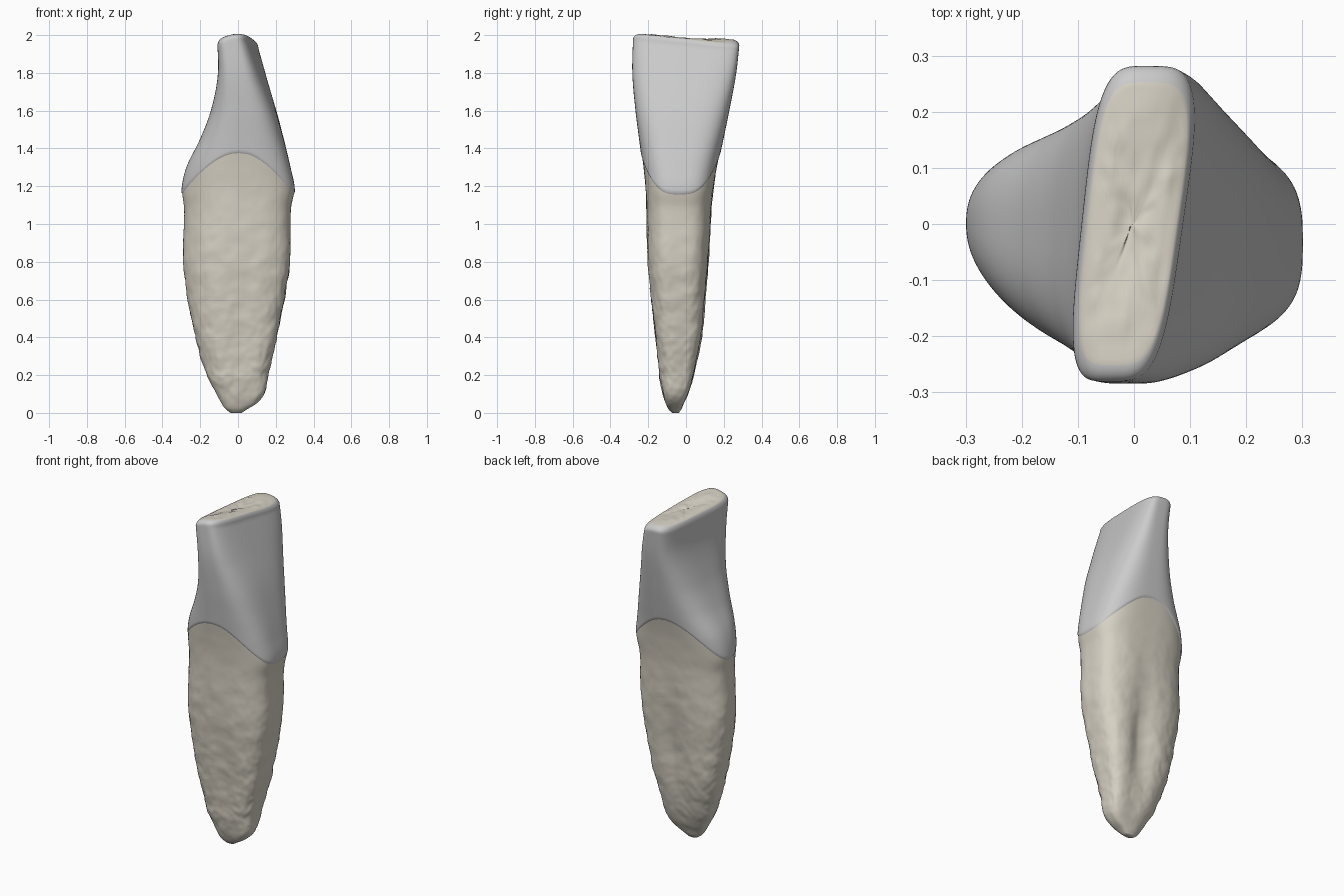
import bpy, bmesh, math
from mathutils import Vector, noise

if "Cube" in bpy.data.objects:
    bpy.data.objects.remove(bpy.data.objects["Cube"])

SEG = 128
# cross-sections: z, x left, x right, y front, y back, squareness, skew
ROWS = [
    (0.00, -0.04, 0.02, -0.075, -0.035, 2.0, 0),
    (0.02, -0.065, 0.05, -0.095, -0.022, 2.0, 0),
    (0.05, -0.085, 0.10, -0.110, -0.008, 2.1, 0),
    (0.10, -0.115, 0.14, -0.125, 0.017, 2.2, 0),
    (0.20, -0.165, 0.16, -0.145, 0.05, 2.2, 0),
    (0.40, -0.225, 0.205, -0.17, 0.092, 2.3, 0),
    (0.60, -0.265, 0.245, -0.19, 0.108, 2.3, 0),
    (0.80, -0.290, 0.275, -0.205, 0.123, 2.3, 0),
    (1.08, -0.285, 0.28, -0.21, 0.136, 2.2, 0),
    (1.18, -0.295, 0.297, -0.213, 0.146, 2.2, 0),
    (1.30, -0.270, 0.275, -0.225, 0.163, 2.4, 0),
    (1.45, -0.198, 0.24, -0.245, 0.195, 2.7, 0.02),
    (1.60, -0.140, 0.20, -0.265, 0.227, 3.0, 0.04),
    (1.80, -0.095, 0.135, -0.283, 0.265, 3.6, 0.09),
    (2.00, -0.095, 0.07, -0.28, 0.288, 4.2, 0.115),
]


def slope(i, c):
    a, b = ROWS[max(i - 1, 0)], ROWS[min(i + 1, len(ROWS) - 1)]
    return (b[c] - a[c]) / (b[0] - a[0])


def section(z):
    """Smoothly interpolate the cross-section settings at height z."""
    z = min(max(z, 0), 2)
    i = next(k for k in range(len(ROWS) - 1) if z <= ROWS[k + 1][0])
    h = ROWS[i + 1][0] - ROWS[i][0]
    t = (z - ROWS[i][0]) / h
    return [(2*t**3 - 3*t*t + 1) * ROWS[i][c] + (t**3 - 2*t*t + t) * h * slope(i, c)
            + (3*t*t - 2*t**3) * ROWS[i + 1][c] + (t**3 - t*t) * h * slope(i + 1, c)
            for c in range(1, 7)]


def surface(ang, z, scale=1.0, grow=0.0):
    xl, xr, yf, yb, n, skew = section(z)
    c, s = math.cos(ang), math.sin(ang)
    low = min(1, max(0, (1.75 - z) / 0.45))
    if c > 0:  # the outer (lip) side is broader than the inner side
        n += 0.9 * low
    y = (yb - yf) / 2 * math.copysign(abs(s) ** (2 / n), s) * scale
    x = (xr - xl) / 2 * math.copysign(abs(c) ** (2 / n), c) * scale
    cx, cy = (xl + xr) / 2, (yf + yb) / 2
    # long shallow groove down both flat sides of the root
    depth = 0.032 if s > 0 else 0.012
    y -= math.copysign(depth, s) * abs(s) * math.exp(-((x - 0.03) / 0.08) ** 2 - ((z - 0.5) / 0.32) ** 2)
    # inner side drifts towards the back
    y += (0.4 * x * x if x < 0 else 0) * low * min(1, z / 0.3)
    return Vector((cx + x + skew * (y + cy) + grow * c, cy + y + grow * s, z))


def neck(ang):
    return 1.15 + 0.225 * max(0, 1 - (surface(ang, 1.2).x / 0.3) ** 2)


def rough(p, amount):
    d = Vector((p.x, p.y, 0)).normalized()
    return p + d * amount * (noise.noise(p * 14) + 0.6 * noise.noise(p * 35))


def loft(name, rings, mats, mat_from=None):
    bm = bmesh.new()
    loops = [[bm.verts.new(p) for p in r] for r in rings]
    for k, (a, b) in enumerate(zip(loops, loops[1:])):
        for j in range(SEG):
            f = bm.faces.new((a[j], a[(j + 1) % SEG], b[(j + 1) % SEG], b[j]))
            f.material_index = int(mat_from is not None and k >= mat_from)
    if mat_from is None:
        bm.faces.new(loops[0][::-1])
    else:
        bm.faces.new(loops[-1]).material_index = 1
    for f in bm.faces:
        f.smooth = True
    me = bpy.data.meshes.new(name)
    bm.to_mesh(me)
    bm.free()
    for m in mats:
        me.materials.append(m)
    ob = bpy.data.objects.new(name, me)
    bpy.context.collection.objects.link(ob)


def material(name, color):
    m = bpy.data.materials.new(name)
    m.diffuse_color = color
    m.use_nodes = True
    m.node_tree.nodes["Principled BSDF"].inputs["Base Color"].default_value = m.diffuse_color
    return m


enamel = material("enamel", (0.76, 0.76, 0.74, 1))
dentine = material("dentine", (0.68, 0.64, 0.55, 1))
angles = [2 * math.pi * j / SEG for j in range(SEG)]

# root, from the tip up to the curved neck line
N = 90
rings = [[rough(surface(a, neck(a) * (k / N) ** 1.4), 0.006 * min(1, k / 20) * (1 - (k / N) ** 4))
          for a in angles] for k in range(N + 1)]
loft("root", rings, [dentine])


# crown, from a small lip at the neck to the worn biting edge
def top(p):
    return 1.992 - 0.06 * p.y - 2.5 * (p.x - 0.005) ** 2


def rim(a):
    return top(surface(a, 1.95)) - 0.03


N = 50
rings = [[surface(a, neck(a)) for a in angles]]
for k in range(N + 1):
    t = k / N
    rings.append([surface(a, neck(a) + 0.008 + (rim(a) - neck(a) - 0.008) * t, 1, 0.004 * (1 - t))
                  for a in angles])
cap_start = len(rings) + 4
# rounded shoulder
for k in range(1, 7):
    f = k / 6 * math.pi / 2
    ring = []
    for a in angles:
        p = surface(a, rim(a), 1 - 0.14 * (1 - math.cos(f)))
        p.z = rim(a) + (top(p) - rim(a)) * math.sin(f)
        ring.append(p)
    rings.append(ring)
# uneven worn surface with a shallow central furrow
for k in range(1, 13):
    s = 0.86 * (1 - k / 12.3)
    ring = []
    for a in angles:
        p = surface(a, rim(a), s)
        p.z = top(p) + 0.006 * noise.noise(p * 30) * min(1, k / 3) - 0.016 * max(0, 1 - s / 0.6)
        ring.append(p)
    rings.append(ring)
loft("crown", rings, [enamel, dentine], cap_start)
